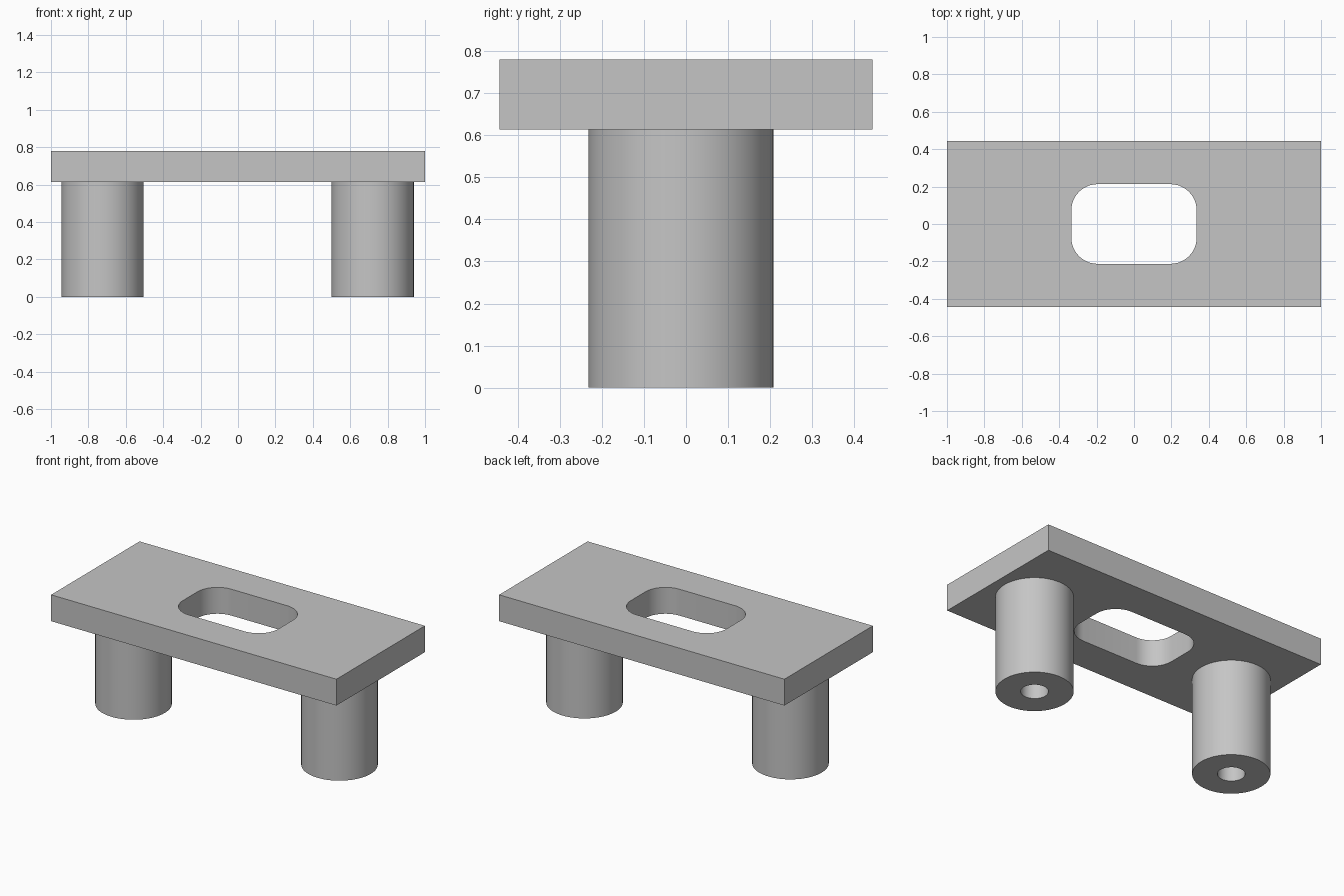
import bpy, bmesh, math
from mathutils import Vector

cube = bpy.data.objects.get("Cube")
if cube:
    bpy.data.objects.remove(cube, do_unlink=True)

# Single grey material
grey = bpy.data.materials.new("plain grey")
grey.use_nodes = True
colour = (0.56, 0.56, 0.56, 1)
grey.diffuse_color = colour
grey.node_tree.nodes["Principled BSDF"].inputs["Base Color"].default_value = colour


def make_object(name, bm, location):
    bmesh.ops.recalc_face_normals(bm, faces=bm.faces)
    mesh = bpy.data.meshes.new(name)
    bm.to_mesh(mesh)
    bm.free()
    mesh.materials.append(grey)
    obj = bpy.data.objects.new(name, mesh)
    obj.location = location
    bpy.context.collection.objects.link(obj)
    bpy.ops.object.select_all(action='DESELECT')
    obj.select_set(True)
    bpy.context.view_layer.objects.active = obj
    bpy.ops.object.shade_smooth_by_angle(angle=math.radians(30))
    return obj


def rounded_rectangle(half_x, half_y, radius, steps):
    points = []
    for corner, (sx, sy) in enumerate([(1, 1), (-1, 1), (-1, -1), (1, -1)]):
        centre = Vector((sx * (half_x - radius), sy * (half_y - radius), 0))
        for i in range(steps + 1):
            a = (corner + i / steps) * math.pi / 2
            points.append(centre + radius * Vector((math.cos(a), math.sin(a), 0)))
    return points


def add_loop(bm, points):
    verts = [bm.verts.new(p) for p in points]
    return [bm.edges.new((v, verts[i - 1])) for i, v in enumerate(verts)]


# Top plate with a rounded slot through it
LEG_HEIGHT, THICKNESS = 0.613, 0.167
bm = bmesh.new()
outline = [(-1, -0.443, 0), (1, -0.443, 0), (1, 0.443, 0), (-1, 0.443, 0)]
slot = rounded_rectangle(0.335, 0.213, 0.14, 12)
edges = add_loop(bm, outline) + add_loop(bm, slot)
bmesh.ops.triangle_fill(bm, edges=edges, use_beauty=True, normal=(0, 0, 1))
solid = bmesh.ops.extrude_face_region(bm, geom=bm.faces[:], use_keep_orig=True)
top = [g for g in solid["geom"] if isinstance(g, bmesh.types.BMVert)]
bmesh.ops.translate(bm, verts=top, vec=(0, 0, THICKNESS))
make_object("top_plate", bm, (0, 0, LEG_HEIGHT))

# Round legs, each with a blind bore from below
RADIUS, BORE, DEPTH = 0.22, 0.078, 0.5
for name, x in (("right_leg", -0.724), ("left_leg", 0.72)):
    bm = bmesh.new()
    profile = [(0, LEG_HEIGHT), (RADIUS, LEG_HEIGHT), (RADIUS, 0), (BORE, 0), (BORE, DEPTH), (0, DEPTH)]
    verts = [bm.verts.new((r, 0, z)) for r, z in profile]
    chain = [bm.edges.new(pair) for pair in zip(verts, verts[1:])]
    bmesh.ops.spin(bm, geom=verts + chain, cent=(0, 0, 0), axis=(0, 0, 1),
                   angle=math.tau, steps=64, use_duplicate=False)
    bmesh.ops.remove_doubles(bm, verts=bm.verts, dist=0.0005)
    make_object(name, bm, (x, -0.012, 0))
